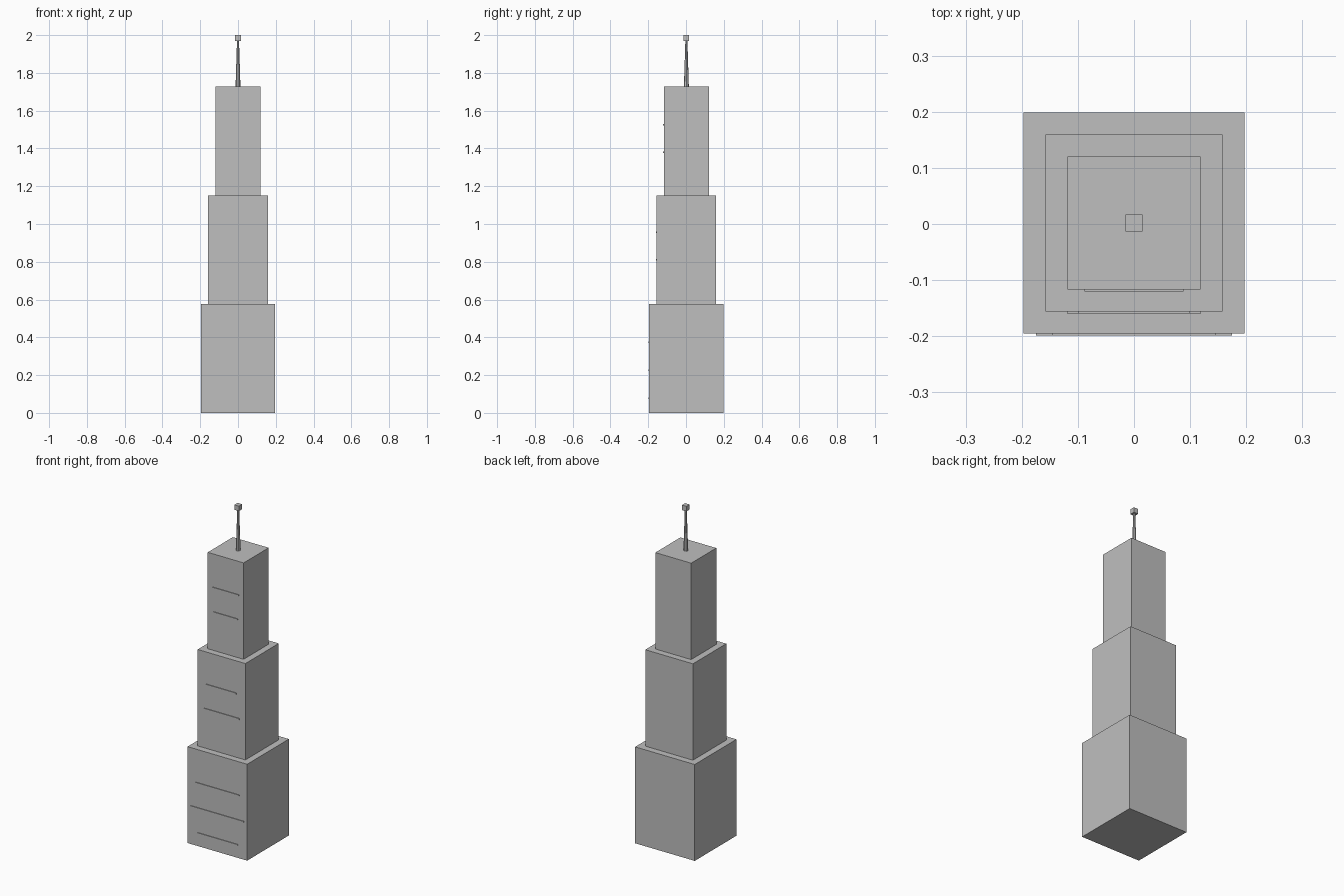
import bpy
import bmesh
from mathutils import Matrix, Vector

cube = bpy.data.objects.get("Cube")
if cube:
    bpy.data.objects.remove(cube, do_unlink=True)

# Single concrete colour
concrete = bpy.data.materials.new("concrete_grey")
concrete.use_nodes = True
grey = (0.52, 0.52, 0.52, 1)
concrete.diffuse_color = grey
concrete.node_tree.nodes["Principled BSDF"].inputs["Base Color"].default_value = grey


def add_object(name, bm):
    mesh = bpy.data.meshes.new(name)
    bm.to_mesh(mesh)
    bm.free()
    mesh.materials.append(concrete)
    obj = bpy.data.objects.new(name, mesh)
    bpy.context.scene.collection.objects.link(obj)
    return obj


def box(name, size, centre):
    bm = bmesh.new()
    matrix = Matrix.Translation(centre) @ Matrix.Diagonal((*size, 1))
    bmesh.ops.create_cube(bm, size=1, matrix=matrix)
    return add_object(name, bm)


CENTRE_Y = 0.002
TIER_HEIGHT = 0.576
LEDGE_DEPTH = 0.004
LEDGE_HEIGHT = 0.008

# Each tier: name, width, and its ledges as (height within the tier, length)
tiers = [
    ("lower", 0.394, [(0.077, 0.27), (0.226, 0.35), (0.375, 0.29)]),
    ("middle", 0.315, [(0.234, 0.238), (0.381, 0.2)]),
    ("upper", 0.237, [(0.228, 0.16), (0.374, 0.176)]),
]

# Stepped tower with thin ledges on the front
for i, (name, width, ledges) in enumerate(tiers):
    floor = i * TIER_HEIGHT
    box(name + "_tier", (width, width, TIER_HEIGHT),
        (0, CENTRE_Y, floor + TIER_HEIGHT / 2))
    front = CENTRE_Y - width / 2
    for j, (height, length) in enumerate(ledges):
        box(f"{name}_ledge_{j + 1}", (length, LEDGE_DEPTH * 2, LEDGE_HEIGHT),
            (0, front, floor + height))

# Tapered antenna mast
roof = TIER_HEIGHT * len(tiers)
mast_top = 1.985
bm = bmesh.new()
bmesh.ops.create_cone(
    bm, cap_ends=True, segments=8, radius1=0.013, radius2=0.005,
    depth=mast_top - roof,
    matrix=Matrix.Translation(Vector((0, CENTRE_Y, (roof + mast_top) / 2))))
add_object("antenna_mast", bm)

# Beacon block at the tip
box("antenna_beacon", (0.03, 0.03, 0.03), (0, CENTRE_Y, mast_top))
